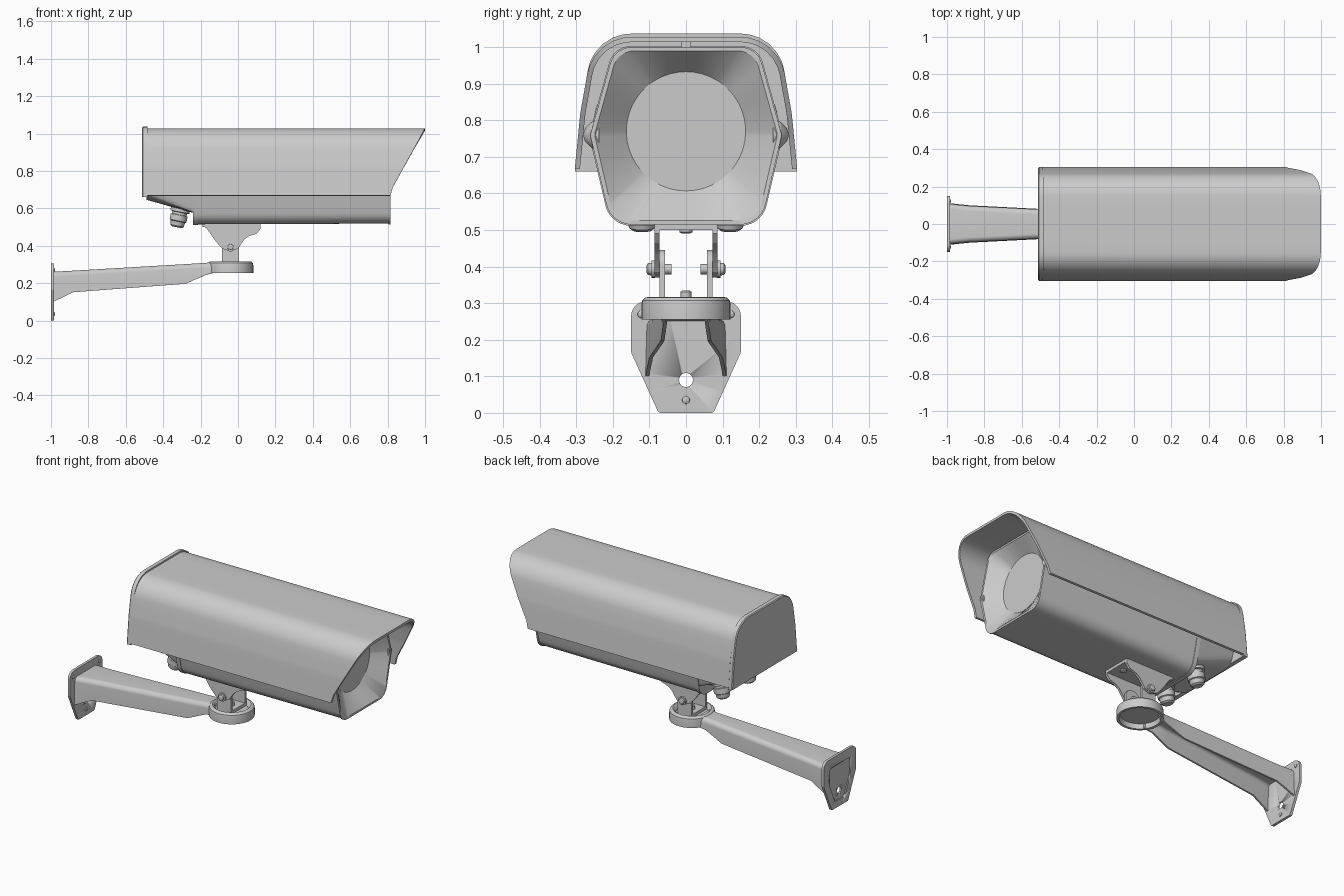
import bpy, bmesh, math
from mathutils import Vector, Matrix

if "Cube" in bpy.data.objects:
    bpy.data.objects.remove(bpy.data.objects["Cube"])

grey = bpy.data.materials.new("light_grey")
grey.use_nodes = True
grey.diffuse_color = (0.6, 0.6, 0.6, 1)
grey.node_tree.nodes["Principled BSDF"].inputs["Base Color"].default_value = grey.diffuse_color


def finish(name, bm, thickness=0, angle=32):
    bmesh.ops.recalc_face_normals(bm, faces=bm.faces)
    mesh = bpy.data.meshes.new(name)
    bm.to_mesh(mesh)
    bm.free()
    obj = bpy.data.objects.new(name, mesh)
    bpy.context.collection.objects.link(obj)
    mesh.materials.append(grey)
    bpy.ops.object.select_all(action="DESELECT")
    obj.select_set(True)
    bpy.context.view_layer.objects.active = obj
    if thickness:
        mod = obj.modifiers.new("thickness", "SOLIDIFY")
        mod.thickness, mod.offset = thickness, 0
        bpy.ops.object.modifier_apply(modifier=mod.name)
    bpy.ops.object.shade_smooth_by_angle(angle=math.radians(angle))
    return obj


def loft(name, sections, closed=True, caps=(True, True), thickness=0, matrix=None):
    bm = bmesh.new()
    rows = [[bm.verts.new(p) for p in s] for s in sections]
    n = len(rows[0])
    for a, b in zip(rows, rows[1:]):
        for i in range(n if closed else n - 1):
            j = (i + 1) % n
            bm.faces.new((a[i], a[j], b[j], b[i]))
    for row, cap in zip((rows[0], rows[-1]), caps):
        if cap and closed:
            bm.faces.new(row)
    if matrix:
        bm.transform(matrix)
    return finish(name, bm, thickness)


def rounded(corners, steps=6, spacing=0.06, closed=True):
    """Round each (u, v, radius) corner and split long edges."""
    pts, n = [], len(corners)
    for i, (u, v, r) in enumerate(corners):
        c = Vector((u, v))
        if not r:
            pts.append(c)
            continue
        a = (Vector(corners[i - 1][:2]) - c).normalized()
        b = (Vector(corners[(i + 1) % n][:2]) - c).normalized()
        half = a.angle(b) / 2
        mid = c + (a + b).normalized() * r / math.sin(half)
        start, end = c + a * r / math.tan(half) - mid, c + b * r / math.tan(half) - mid
        for k in range(steps + 1):
            pts.append(mid + start.lerp(end, k / steps).normalized() * r)
    out = []
    for i, p in enumerate(pts):
        out.append(p)
        if closed or i < len(pts) - 1:
            q = pts[(i + 1) % len(pts)]
            parts = max(1, math.ceil((q - p).length / spacing))
            out += [p.lerp(q, k / parts) for k in range(1, parts)]
    return out


def mirrored(half):
    return half + [(-u, v, r) for u, v, r in reversed(half)]


def at_x(x, outline):
    return [(x, p[0], p[1]) for p in outline]


def slab_x(name, outline, x0, x1):
    return loft(name, [at_x(x0, outline), at_x(x1, outline)])


def slab_y(name, outline, y0, y1):
    return loft(name, [[(u, y, v) for u, v in outline] for y in (y0, y1)])


def box(name, lo, hi):
    return slab_x(name, [(lo[1], lo[2]), (hi[1], lo[2]), (hi[1], hi[2]), (lo[1], hi[2])], lo[0], hi[0])


def lathe(name, profile, origin=(0, 0, 0), axis=(0, 0, 1), n=28):
    rings = [[(r * math.cos(t * math.tau / n), r * math.sin(t * math.tau / n), h) for t in range(n)]
             for r, h in profile]
    turn = Vector((0, 0, 1)).rotation_difference(Vector(axis)).to_matrix().to_4x4()
    return loft(name, rings, matrix=Matrix.Translation(origin) @ turn)


def scaled(outline, s, centre=Vector((0, 0.77))):
    return [centre + (p - centre) * s for p in outline]


# Sun hood: an open shell with a slanted front edge
hood_half = [(0.297, 0.668, 0), (0.282, 0.82, 0.4), (0.246, 1.021, 0.115)]
hood = rounded(mirrored(hood_half), closed=False)
loft("sun_hood", [at_x(-0.49, hood),
                  [(0.815 + max(0, p.y - 0.69) * 0.555, p.x, p.y) for p in hood]],
     closed=False, thickness=0.014)

# Rear end cap of the hood
rim = rounded(mirrored([(0.304, 0.66, 0), (0.288, 0.82, 0.4), (0.252, 1.037, 0.12)]))
loft("rear_cap", [at_x(-0.512, scaled(rim, 0.985)), at_x(-0.507, rim), at_x(-0.485, rim)])

# Housing with a funnel shaped front around the window
body = rounded(mirrored([(0.205, 0.515, 0.07), (0.262, 0.76, 0.03), (0.195, 1.0, 0.06)]), spacing=0.03)
centre = Vector((0, 0.77))
ring = [centre + (p - centre).normalized() * 0.163 for p in body]
loft("housing", [at_x(-0.22, body), at_x(0.805, scaled(body, 0.985)), at_x(0.805, body),
                 at_x(0.815, body), at_x(0.815, scaled(body, 0.955)), at_x(0.74, ring)],
     caps=(True, False))
slab_x("window_glass", ring, 0.735, 0.741)
slab_x("rear_flange", scaled(body, 1.012), -0.24, -0.215)

# Tapered rear of the housing
rear = [Vector((p.x, max(p.y, 0.58))) for p in body]
tail = [Vector((p.x * 0.95, 1.0 - (1.0 - p.y) * 0.73)) for p in body]
loft("rear_housing", [at_x(-0.49, tail), at_x(-0.23, [p.lerp(q, 0.1) for p, q in zip(rear, body)])])
box("hood_rail", (-0.45, -0.012, 0.99), (0.78, 0.012, 1.018))

for side, s in (("left", 1), ("right", -1)):
    # Latch bumps on the front, cable glands under the rear
    lathe(f"{side}_latch", [(0.04, 0), (0.036, 0.02), (0.018, 0.038), (0.006, 0.042)],
          (0.775, s * 0.238, 0.76), (0, s, 0))
    lathe(f"{side}_cable_gland",
          [(0.052, 0), (0.052, 0.03), (0.04, 0.032), (0.04, 0.045), (0.046, 0.047),
           (0.046, 0.078), (0.04, 0.082), (0.036, 0.105), (0.026, 0.113)],
          (-0.305, s * 0.12, 0.61), (-0.2, 0, -0.98))

    # Yoke cheeks, lower lugs and pivot bolts
    cheek = [(-0.19, 0.512), (-0.165, 0.49), (-0.12, 0.425), (-0.085, 0.385), (-0.04, 0.37),
             (0.0, 0.385), (0.035, 0.435), (0.06, 0.452), (0.1, 0.465), (0.12, 0.49), (0.12, 0.512)]
    slab_y(f"{side}_yoke_cheek", cheek, s * 0.072, s * 0.086)
    lug = rounded([(-0.085, 0.295, 0), (0.005, 0.295, 0), (0.005, 0.445, 0.04), (-0.085, 0.445, 0.04)])
    slab_y(f"{side}_lower_lug", lug, s * 0.058, s * 0.072)
    lathe(f"{side}_pivot_bolt", [(0.014, 0), (0.014, 0.045), (0.024, 0.045), (0.024, 0.054),
                                 (0.017, 0.055), (0.016, 0.064), (0.01, 0.068)],
          (-0.04, s * 0.04, 0.393), (0, s, 0), n=16)

box("yoke_top_plate", (-0.19, -0.086, 0.5), (0.12, 0.086, 0.516))
box("lower_yoke_base", (-0.085, -0.072, 0.295), (0.005, 0.072, 0.313))
lathe("base_bolt", [(0.015, 0), (0.015, 0.02), (0.01, 0.024)], (-0.04, 0, 0.311))
for x in (-0.13, 0.07):
    lathe("yoke_screw", [(0.018, 0), (0.018, 0.008), (0.01, 0.012)], (x, 0, 0.502), (0, 0, -1), n=16)

# Round seat at the end of the arm
lathe("arm_seat", [(0.001, 0.295), (0.085, 0.295), (0.096, 0.312), (0.103, 0.317), (0.112, 0.315),
                   (0.12, 0.307), (0.122, 0.295), (0.122, 0.255), (0.108, 0.255), (0.104, 0.283),
                   (0.001, 0.283)], (-0.04, 0, 0), n=40)

# Arm: a channel open underneath (x, half width, top, bottom)
arm = []
for x, w, top, low in ((-0.988, 0.106, 0.256, 0.1), (-0.88, 0.095, 0.262, 0.152),
                       (-0.28, 0.064, 0.297, 0.197), (-0.17, 0.057, 0.304, 0.245),
                       (-0.12, 0.066, 0.307, 0.258)):
    arm.append(at_x(x, rounded([(w, low, 0), (w * 0.96, top, 0.022), (-w * 0.96, top, 0.022), (-w, low, 0)],
                               spacing=9, closed=False)))
loft("arm", arm, closed=False, thickness=0.01)

# Wall plate with a cable hole and a shallow recess on its back
plate = slab_x("wall_plate", rounded(mirrored([(0.075, 0, 0.01), (0.15, 0.165, 0.02), (0.15, 0.305, 0.04)])),
               -1.0, -0.985)
recess = slab_x("recess_cutter", rounded(mirrored([(0.045, 0.04, 0.02), (0.095, 0.15, 0.02),
                                                   (0.095, 0.25, 0.02)])), -1.1, -0.994)
hole = lathe("hole_cutter", [(0.019, 0), (0.019, 0.3)], (-1.1, 0, 0.09), (1, 0, 0))
for cutter in (recess, hole):
    cut = plate.modifiers.new("cut", "BOOLEAN")
    cut.operation, cut.object, cut.solver = "DIFFERENCE", cutter, "EXACT"
    bpy.context.view_layer.objects.active = plate
    bpy.ops.object.modifier_apply(modifier=cut.name)
    bpy.data.objects.remove(cutter)
for y, z in ((0, 0.035), (0.122, 0.27), (-0.122, 0.27)):
    lathe("wall_screw", [(0.011, 0), (0.01, 0.006), (0.005, 0.009)], (-0.987, y, z), (1, 0, 0), n=14)
